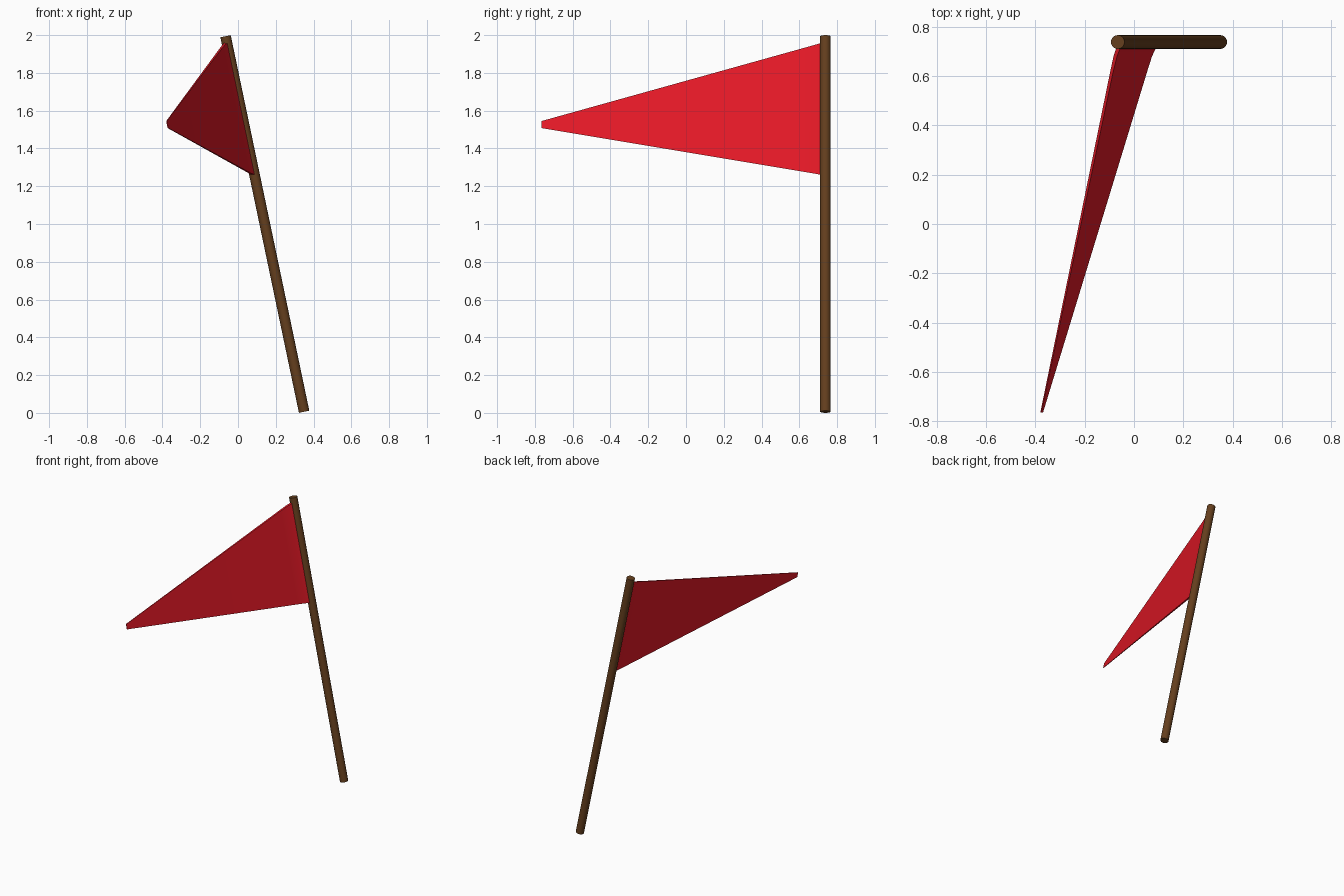
import bpy, bmesh
from mathutils import Vector

if "Cube" in bpy.data.objects:
    bpy.data.objects.remove(bpy.data.objects["Cube"])


def paint(ob, name, rgb):
    mat = bpy.data.materials.new(name)
    mat.diffuse_color = (*rgb, 1)
    mat.use_nodes = True
    mat.node_tree.nodes["Principled BSDF"].inputs["Base Color"].default_value = mat.diffuse_color
    ob.data.materials.append(mat)


def smooth(ob):
    bpy.ops.object.select_all(action='DESELECT')
    ob.select_set(True)
    bpy.context.view_layer.objects.active = ob
    bpy.ops.object.shade_smooth_by_angle(angle=0.6)


# Leaning pole with square-cut ends
bottom, top = Vector((0.35, 0.738, 0.006)), Vector((-0.066, 0.738, 1.994))
axis = top - bottom
bpy.ops.mesh.primitive_cylinder_add(
    vertices=20, radius=0.028, depth=axis.length, location=(bottom + top) / 2,
    rotation=axis.to_track_quat('Z', 'Y').to_euler())
pole = bpy.context.object
pole.name = "pole"
paint(pole, "brown wood", (0.13, 0.05, 0.013))
smooth(pole)

# Pennant: thin sections lofted from the pole to the blunt tip
# Each section: y, upper x, upper z, lower x, lower z, half thickness
sections = [
    (0.73, -0.058, 1.962, 0.088, 1.258, 0.009),
    (0.68, -0.076, 1.948, 0.066, 1.267, 0.007),
    (0.62, -0.090, 1.931, 0.048, 1.277, 0.006),
    (-0.765, -0.378, 1.545, -0.371, 1.508, 0.002),
]
bm = bmesh.new()
rings = [[bm.verts.new(p) for p in ((xu - t, y, zu), (xu + t, y, zu),
                                    (xl + t, y, zl), (xl - t, y, zl))]
         for y, xu, zu, xl, zl, t in sections]
for a, b in zip(rings, rings[1:]):
    for i in range(4):
        j = (i + 1) % 4
        bm.faces.new((a[i], a[j], b[j], b[i]))
bm.faces.new(rings[0])
bm.faces.new(rings[-1])
bmesh.ops.recalc_face_normals(bm, faces=bm.faces)
mesh = bpy.data.meshes.new("pennant")
bm.to_mesh(mesh)
bm.free()
pennant = bpy.data.objects.new("pennant", mesh)
bpy.context.collection.objects.link(pennant)
paint(pennant, "red cloth", (0.8, 0.01, 0.02))
smooth(pennant)
